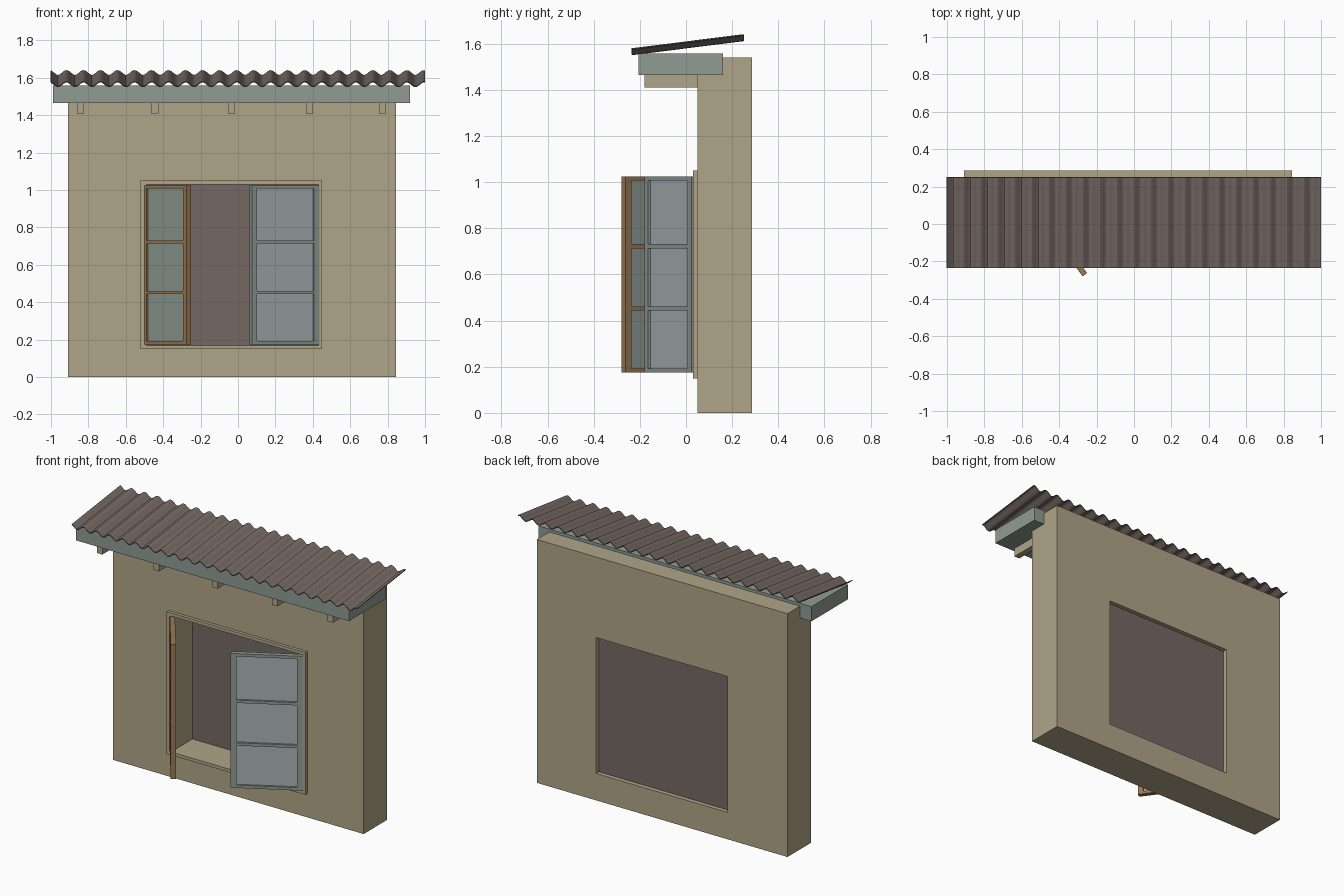
import bpy, bmesh, math
from mathutils import Matrix, Vector

if "Cube" in bpy.data.objects:
    bpy.data.objects.remove(bpy.data.objects["Cube"], do_unlink=True)


def material(name, r, g, b):
    """Flat material from display values 0-255, stored as linear."""
    lin = [((c / 255 + 0.055) / 1.055) ** 2.4 for c in (r, g, b)] + [1.0]
    m = bpy.data.materials.new(name)
    m.use_nodes = True
    m.diffuse_color = lin
    m.node_tree.nodes["Principled BSDF"].inputs["Base Color"].default_value = lin
    return m


PLASTER = material("sand plaster", 176, 165, 136)
RUST = material("rusty brown", 118, 105, 100)
PAINT = material("grey green paint", 144, 156, 148)
WOOD = material("bare wood", 155, 122, 83)
GLASS = material("pale glass", 170, 178, 180)


def finish(name, bm, mat, matrix=None):
    bmesh.ops.recalc_face_normals(bm, faces=bm.faces)
    mesh = bpy.data.meshes.new(name)
    bm.to_mesh(mesh)
    bm.free()
    mesh.materials.append(mat)
    obj = bpy.data.objects.new(name, mesh)
    bpy.context.collection.objects.link(obj)
    if matrix:
        obj.matrix_world = matrix
    return obj


def box(name, x, y, z, mat, matrix=None):
    """Box from (min, max) pairs."""
    bm = bmesh.new()
    size = [b - a for a, b in (x, y, z)]
    mid = [(a + b) / 2 for a, b in (x, y, z)]
    bmesh.ops.create_cube(bm, size=1, matrix=Matrix.Translation(mid) @ Matrix.Diagonal((*size, 1)))
    return finish(name, bm, mat, matrix)


def ring(name, outer, inner, y, mat, matrix=None):
    """Rectangular plate with a rectangular hole; rectangles are x0, x1, z0, z1."""
    bm = bmesh.new()
    loops = []
    for depth in y:
        for x0, x1, z0, z1 in (outer, inner):
            corners = ((x0, z0), (x1, z0), (x1, z1), (x0, z1))
            loops.append([bm.verts.new((px, depth, pz)) for px, pz in corners])
    fo, fi, bo, bi = loops
    for a, b in ((fo, fi), (bo, bi), (fo, bo), (fi, bi)):
        for i in range(4):
            j = (i + 1) % 4
            bm.faces.new((a[i], a[j], b[j], b[i]))
    return finish(name, bm, mat, matrix)


# Wall, window surround and the closed panel at the back of the opening
opening = (-0.49, 0.43, 0.17, 1.03)
ring("wall", (-0.91, 0.845, 0, 1.54), opening, (0.05, 0.285), PLASTER)
ring("window_surround", (-0.52, 0.45, 0.15, 1.05), opening, (0.03, 0.05), PLASTER)
box("back_panel", opening[:2], (0.245, 0.257), opening[2:], RUST)


# Open casements: local x runs from hinge to tip, local y is thickness
def casement(side, hinge, tip, thickness, frame_mat, pane_mat):
    along = Vector((tip[0] - hinge[0], tip[1] - hinge[1], 0))
    length = along.length
    place = Matrix.Translation((*hinge, 0)) @ Matrix.Rotation(math.atan2(along.y, along.x), 4, "Z")
    low, high, stile, rail = 0.175, 1.025, 0.032, 0.018
    depth = sorted((0, thickness))
    ring(side + "_casement_frame", (0, length, low, high),
         (stile, length - stile, low + rail, high - rail), depth, frame_mat, place)
    for i, z in enumerate((0.452, 0.722)):
        box(f"{side}_casement_bar_{i + 1}", (stile, length - stile), depth,
            (z - rail / 2, z + rail / 2), frame_mat, place)
    middle = thickness / 2
    box(side + "_casement_pane", (stile, length - stile), (middle - 0.003, middle + 0.003),
        (low + rail, high - rail), pane_mat, place)


casement("left", (0.435, 0.023), (0.075, -0.18), -0.03, PAINT, GLASS)
casement("right", (-0.509, 0.044), (-0.275, -0.28), 0.03, WOOD, PAINT)

# Eave slab on short brackets
box("eave_slab", (-0.99, 0.92), (-0.205, 0.16), (1.465, 1.558), PAINT)
for i, x in enumerate((-0.843, -0.445, -0.035, 0.383, 0.772)):
    box(f"bracket_{i + 1}", (x - 0.019, x + 0.019), (-0.18, 0.06), (1.41, 1.467), PLASTER)

# Corrugated sloping roof sheet
bm = bmesh.new()
period, steps = 0.091, 176
rows = []
for y, z in ((-0.235, 1.565), (0.25, 1.626)):
    row = []
    for i in range(steps + 1):
        x = -1 + 2 * i / steps
        wave = -0.013 * math.cos(2 * math.pi * (x + 0.9626) / period)
        row.append(bm.verts.new((x, y, z + wave)))
    rows.append(row)
for i in range(steps):
    bm.faces.new((rows[0][i], rows[0][i + 1], rows[1][i + 1], rows[1][i]))
roof = finish("corrugated_roof", bm, RUST)
solid = roof.modifiers.new("thickness", "SOLIDIFY")
solid.thickness = 0.005
solid.offset = 0
